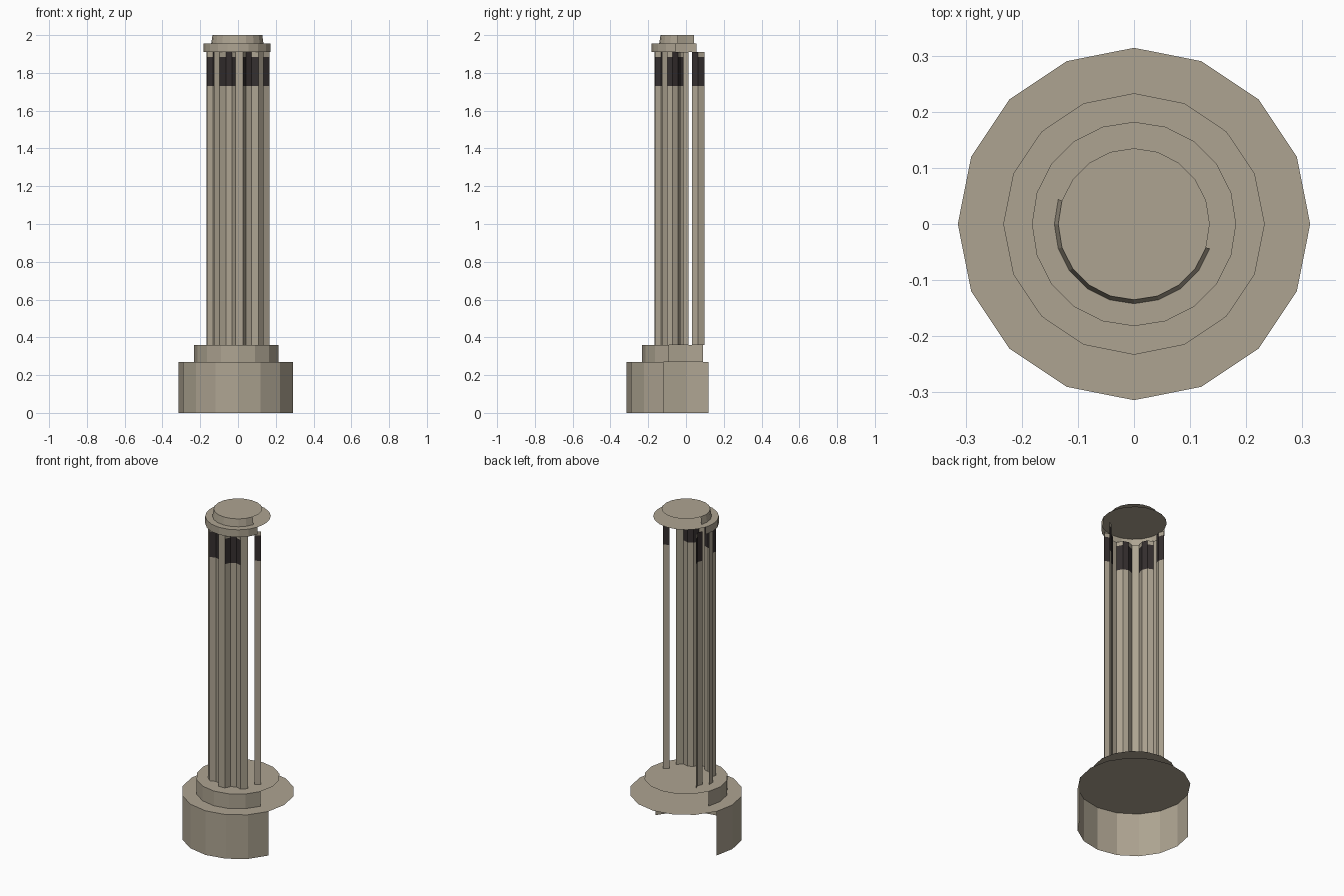
import bpy, bmesh
from math import sin, cos, radians, pi
from mathutils import Vector

if "Cube" in bpy.data.objects:
    bpy.data.objects.remove(bpy.data.objects["Cube"])


def material(name, rgb):
    m = bpy.data.materials.new(name)
    m.use_nodes = True
    m.diffuse_color = (*rgb, 1)
    m.node_tree.nodes["Principled BSDF"].inputs["Base Color"].default_value = (*rgb, 1)
    return m


stone = material("warm grey stone", (0.42, 0.37, 0.285))
soot = material("dark soot", (0.035, 0.028, 0.028))

# The walls are open shells: only faces turned toward this heading exist
OPEN_SIDE = radians(247)
HEADING = Vector((cos(OPEN_SIDE), sin(OPEN_SIDE), 0))


def finish(bm, name, mats):
    bmesh.ops.delete(
        bm, geom=[f for f in bm.faces if abs(f.normal.z) < 0.5 and f.normal.dot(HEADING) < 0],
        context="FACES")
    mesh = bpy.data.meshes.new(name)
    bm.to_mesh(mesh)
    bm.free()
    for m in mats:
        mesh.materials.append(m)
    obj = bpy.data.objects.new(name, mesh)
    bpy.context.collection.objects.link(obj)
    return obj


def ring(bm, points, z):
    return [bm.verts.new((r * cos(a), r * sin(a), z)) for r, a in points]


def bridge(bm, low, high):
    n = len(low)
    return [bm.faces.new((low[i], low[(i + 1) % n], high[(i + 1) % n], high[i]))
            for i in range(n)]


# Round tiers: side wall plus a full top disc
def tier(name, sides, r_low, r_high, z_low, z_high):
    bm = bmesh.new()
    angles = [2 * pi * i / sides for i in range(sides)]
    low = ring(bm, [(r_low, a) for a in angles], z_low)
    high = ring(bm, [(r_high, a) for a in angles], z_high)
    bridge(bm, low, high)
    bm.faces.new(high)
    bm.normal_update()
    return finish(bm, name, [stone])


tier("base_drum", 16, 0.314, 0.314, 0, 0.27)
tier("base_step", 16, 0.233, 0.233, 0.27, 0.36)
tier("cap_ring", 20, 0.182, 0.182, 1.91, 1.955)
tier("cap_top", 20, 0.142, 0.135, 1.955, 2.0)

# Fluted shaft: eight ridges with flat-bottomed grooves, darkened near the top
FLUTES = 8
RIDGE, FLOOR, TURN = radians(7), radians(7), radians(2)
profile = []
for i in range(FLUTES):
    ridge = TURN - pi / 2 + 2 * pi * i / FLUTES
    groove = ridge + pi / FLUTES
    profile += [(0.167, ridge - RIDGE), (0.167, ridge + RIDGE),
                (0.138, groove - FLOOR), (0.138, groove + FLOOR)]

bm = bmesh.new()
levels = [0.36, 1.73, 1.885, 1.91]
rings = [ring(bm, profile, z) for z in levels]
for band in range(3):
    for i, face in enumerate(bridge(bm, rings[band], rings[band + 1])):
        in_groove = i % 4 != 0
        is_floor = i % 4 == 2
        if (band == 1 and in_groove) or (band == 2 and is_floor):
            face.material_index = 1
bm.normal_update()
finish(bm, "fluted_shaft", [stone, soot])
